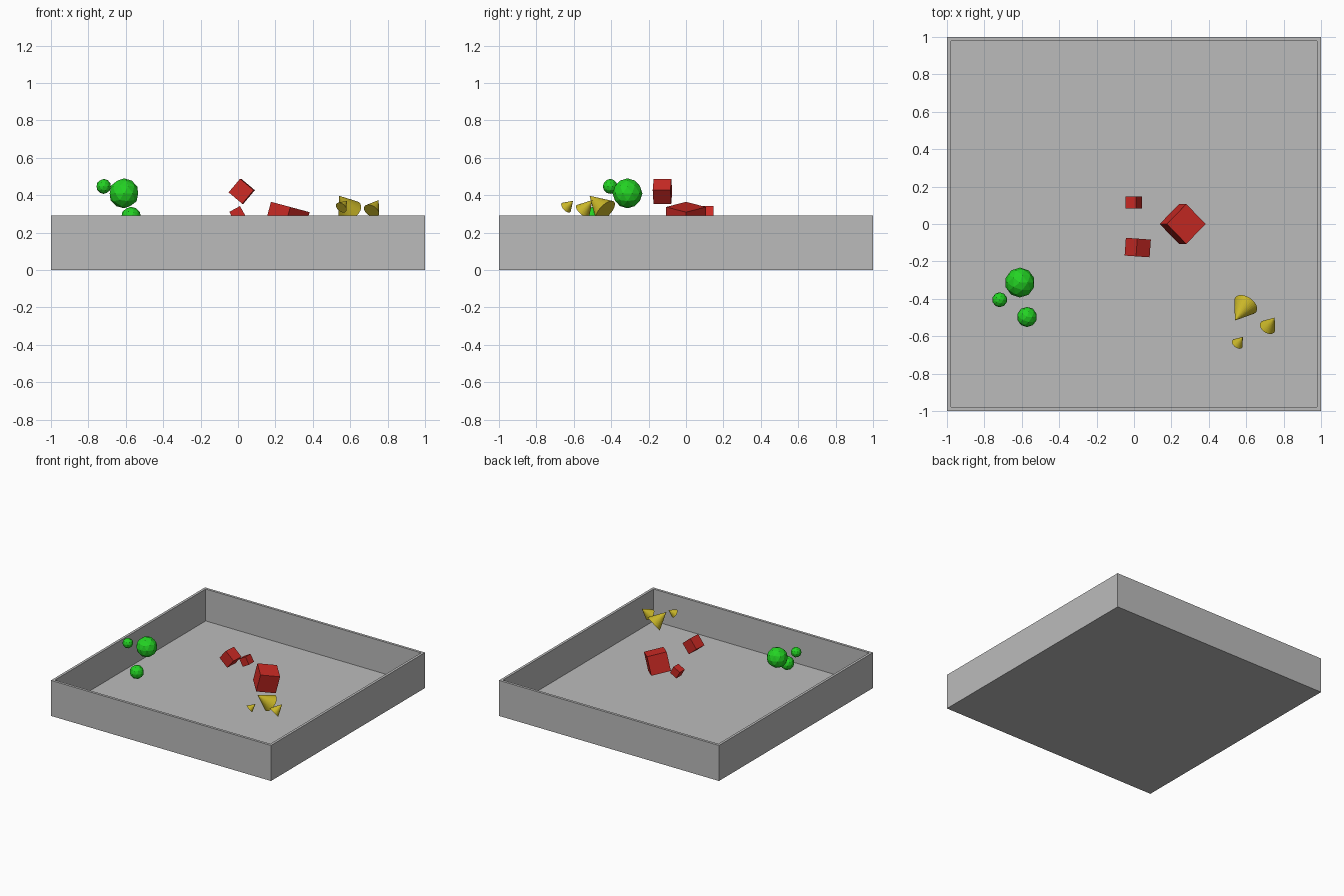
import bpy, bmesh
from math import radians
from mathutils import Vector, Matrix

if "Cube" in bpy.data.objects:
    bpy.data.objects.remove(bpy.data.objects["Cube"])


def material(name, rgb):
    m = bpy.data.materials.new(name)
    m.diffuse_color = (*rgb, 1)
    m.use_nodes = True
    m.node_tree.nodes["Principled BSDF"].inputs["Base Color"].default_value = m.diffuse_color
    return m


GREY = material("grey", (0.5, 0.5, 0.5))
RED = material("red", (0.6, 0.023, 0.018))
GREEN = material("green", (0.017, 0.65, 0.017))
YELLOW = material("yellow", (0.6, 0.48, 0.022))


def finish(bm, name, mat, matrix=Matrix()):
    me = bpy.data.meshes.new(name)
    bm.to_mesh(me)
    bm.free()
    me.materials.append(mat)
    ob = bpy.data.objects.new(name, me)
    ob.matrix_world = matrix
    bpy.context.collection.objects.link(ob)
    return ob


# Open tray: a box whose top is inset and sunk to leave thin walls and floor
HEIGHT, WALL = 0.292, 0.03
bm = bmesh.new()
bmesh.ops.create_cube(bm, size=2)
for v in bm.verts:
    v.co.z = HEIGHT if v.co.z > 0 else 0
top = max(bm.faces, key=lambda f: f.calc_center_median().z)
bmesh.ops.inset_region(bm, faces=[top], thickness=WALL)
sunk = bmesh.ops.extrude_discrete_faces(bm, faces=[top])["faces"][0]
for v in sunk.verts:
    v.co.z = WALL
finish(bm, "tray", GREY)

# Floating green balls: centre, radius
balls = [((-0.61, -0.313, 0.41), 0.08),
         ((-0.572, -0.497, 0.284), 0.054),
         ((-0.718, -0.405, 0.447), 0.04)]
for i, (loc, r) in enumerate(balls):
    bm = bmesh.new()
    bmesh.ops.create_icosphere(bm, subdivisions=2, radius=r)
    finish(bm, f"ball_{i + 1}", GREEN, Matrix.Translation(loc))

# Floating red cubes: centre, size, outer yaw, tilt about y, inner yaw
cubes = [((0.26, 0.0, 0.264), 0.151, 0, 15, 45),
         ((0.02, -0.126, 0.421), 0.095, -4, 40, 0),
         ((-0.002, 0.115, 0.298), 0.065, 0, -29, 0)]
for i, (loc, size, yaw, tilt, spin) in enumerate(cubes):
    bm = bmesh.new()
    bmesh.ops.create_cube(bm, size=size)
    rot = (Matrix.Rotation(radians(yaw), 4, 'Z') @ Matrix.Rotation(radians(tilt), 4, 'Y')
           @ Matrix.Rotation(radians(spin), 4, 'Z'))
    finish(bm, f"cube_{i + 1}", RED, Matrix.Translation(loc) @ rot)

# Floating yellow cones: tip, direction from tip to base, height, base radius
cones = [((0.54, -0.516, 0.397), (0.44, 0.65, -0.62), 0.13, 0.068),
         ((0.752, -0.50, 0.374), (-0.44, -0.6, -0.67), 0.087, 0.045),
         ((0.582, -0.604, 0.37), (-0.5, -0.62, -0.6), 0.06, 0.033)]
for i, (tip, axis, h, r) in enumerate(cones):
    bm = bmesh.new()
    d = Vector(axis).normalized()
    bmesh.ops.create_cone(bm, cap_ends=True, segments=32, radius1=r, radius2=0, depth=h)
    bmesh.ops.remove_doubles(bm, verts=bm.verts, dist=1e-5)
    rot = (-d).to_track_quat('Z', 'Y').to_matrix().to_4x4()
    finish(bm, f"cone_{i + 1}", YELLOW, Matrix.Translation(Vector(tip) + d * h / 2) @ rot)
